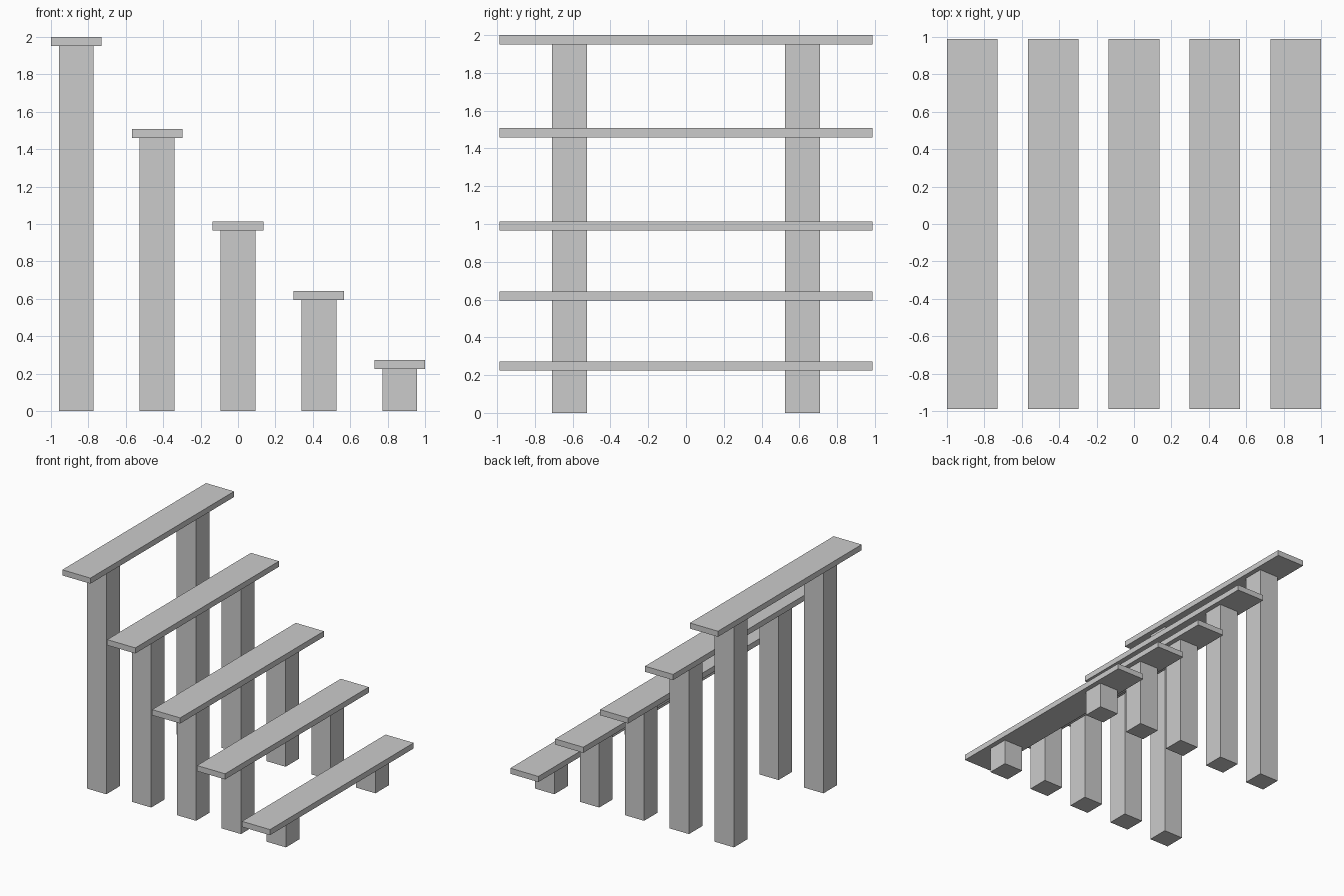
import bpy

if "Cube" in bpy.data.objects:
    bpy.data.objects.remove(bpy.data.objects["Cube"])

PLANK_W, PLANK_L, PLANK_T = 0.27, 1.977, 0.049
POST_W, POST_Y = 0.186, 0.616
SPACING = 0.4325
TOPS = [2.0, 1.508, 1.014, 0.643, 0.273]   # tread heights, left to right


def box(name, size, centre):
    bpy.ops.mesh.primitive_cube_add(size=1, location=centre)
    ob = bpy.context.object
    ob.name = name
    ob.scale = size
    bpy.ops.object.transform_apply(location=False, rotation=False, scale=True)
    return ob


for i, top in enumerate(TOPS):
    x = (i - 2) * SPACING
    # Tread plank
    box(f"tread_{i + 1}", (PLANK_W, PLANK_L, PLANK_T), (x, 0, top - PLANK_T / 2))
    # Front and back posts, reaching from the floor to the plank underside
    h = top - PLANK_T
    for side, y in (("front", -POST_Y), ("back", POST_Y)):
        box(f"{side}_post_{i + 1}", (POST_W, POST_W, h), (x, y, h / 2))
